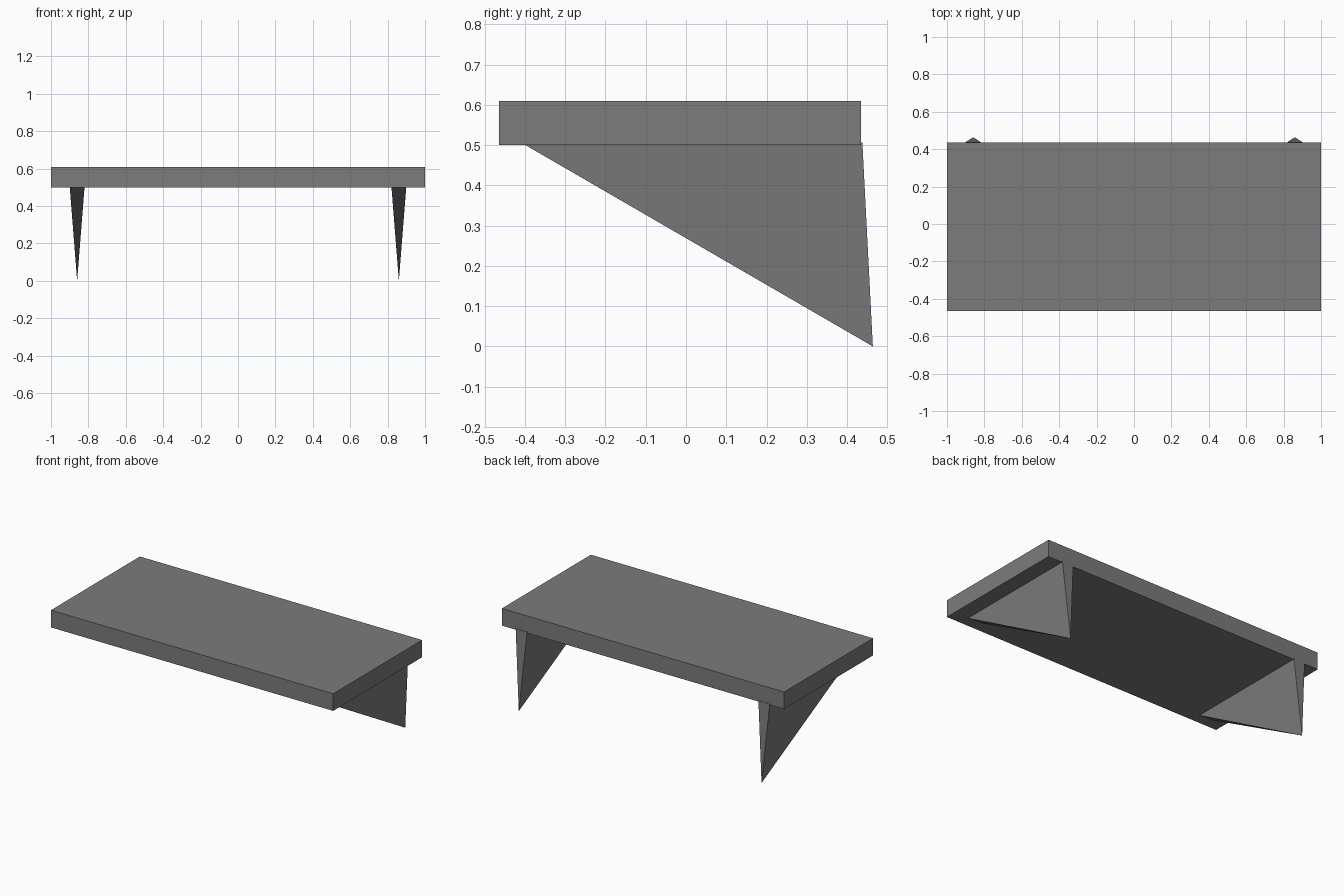
import bpy, bmesh

if "Cube" in bpy.data.objects:
    bpy.data.objects.remove(bpy.data.objects["Cube"])

grey = bpy.data.materials.new("mid grey")
grey.diffuse_color = (0.2, 0.2, 0.2, 1)
grey.use_nodes = True
grey.node_tree.nodes["Principled BSDF"].inputs["Base Color"].default_value = grey.diffuse_color


def add_part(name, verts, faces):
    """Make a flat-shaded mesh object with outward normals."""
    bm = bmesh.new()
    vs = [bm.verts.new(v) for v in verts]
    for f in faces:
        bm.faces.new([vs[i] for i in f])
    bmesh.ops.recalc_face_normals(bm, faces=bm.faces)
    mesh = bpy.data.meshes.new(name)
    bm.to_mesh(mesh)
    bm.free()
    mesh.materials.append(grey)
    obj = bpy.data.objects.new(name, mesh)
    bpy.context.collection.objects.link(obj)
    return obj


# Shelf board
bpy.ops.mesh.primitive_cube_add(size=1, location=(0, -0.015, 0.555))
board = bpy.context.object
board.name = "shelf_board"
board.scale = (2, 0.9, 0.11)
board.data.materials.append(grey)

# Brackets: four-sided pyramids, tip down at the back, top sunk into the board
for side, name in ((-1, "left_bracket"), (1, "right_bracket")):
    x, w, top = side * 0.86, 0.04, 0.507
    add_part(name,
             [(x - w, -0.411, top), (x + w, -0.411, top),
              (x + w, 0.438, top), (x - w, 0.438, top),
              (x, 0.464, 0)],
             [(0, 1, 2, 3), (0, 1, 4), (1, 2, 4), (2, 3, 4), (3, 0, 4)])
